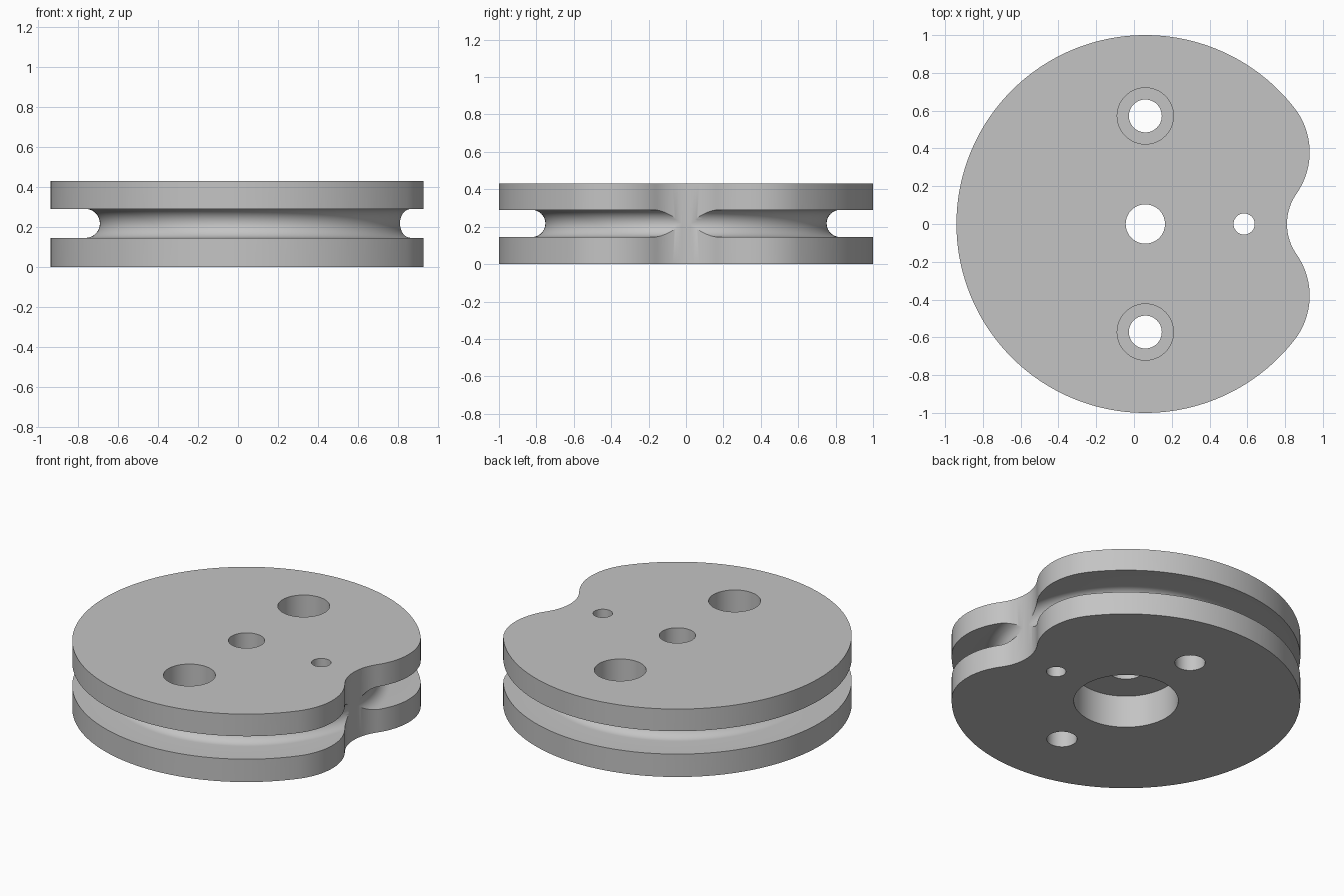
import bpy
import bmesh
from math import pi, cos, sin, atan2, tau
from mathutils import Vector

cube = bpy.data.objects.get("Cube")
if cube:
    bpy.data.objects.remove(cube, do_unlink=True)

CX = 0.06          # axis of the disc
HEIGHT = 0.43
MID = 0.2175       # groove centre height
GROOVE_R = 0.0725

metal = bpy.data.materials.new("plain grey")
metal.use_nodes = True
grey = (0.55, 0.55, 0.55, 1)
metal.diffuse_color = grey
metal.node_tree.nodes["Principled BSDF"].inputs["Base Color"].default_value = grey


def finish(bm, name):
    bmesh.ops.recalc_face_normals(bm, faces=bm.faces)
    mesh = bpy.data.meshes.new(name)
    bm.to_mesh(mesh)
    bm.free()
    obj = bpy.data.objects.new(name, mesh)
    bpy.context.collection.objects.link(obj)
    mesh.materials.append(metal)
    return obj


def arc(cx, cy, r, start, end, steps):
    """Points along an arc, leaving out the last one."""
    angles = [start + (end - start) * i / steps for i in range(steps)]
    return [(cx + r * cos(a), cy + r * sin(a)) for a in angles]


def cylinder(name, x, y, r, z0, z1):
    bm = bmesh.new()
    bmesh.ops.create_cone(bm, cap_ends=True, segments=64, radius1=r, radius2=r, depth=z1 - z0)
    bmesh.ops.translate(bm, verts=bm.verts, vec=(x, y, (z0 + z1) / 2))
    return finish(bm, name)


# Disc outline: large arc, two tangent lobes and a concave notch
lobe_x, lobe_y, lobe_r = 0.55, 0.38, 0.38
notch_x, notch_r = 1.09, 0.28
join = atan2(lobe_y, lobe_x - CX)
turn = atan2(lobe_y, notch_x - lobe_x)
outline = (arc(CX, 0, 1, join, tau - join, 160)
           + arc(lobe_x, -lobe_y, lobe_r, -join, turn, 28)
           + arc(notch_x, 0, notch_r, pi + turn, pi - turn, 24)
           + arc(lobe_x, lobe_y, lobe_r, -turn, join, 28))
bm = bmesh.new()
base = bm.faces.new([bm.verts.new((x, y, 0)) for x, y in outline])
top = bmesh.ops.extrude_face_region(bm, geom=[base])["geom"]
bmesh.ops.translate(bm, verts=[v for v in top if isinstance(v, bmesh.types.BMVert)],
                    vec=(0, 0, HEIGHT))
disc = finish(bm, "grooved_disc")

# Round-bottomed groove, turned about the disc axis
profile = arc(0.8245, MID, GROOVE_R, 1.5 * pi, 0.5 * pi, 20)
profile += [(0.8245, MID + GROOVE_R), (1.2, MID + GROOVE_R), (1.2, MID - GROOVE_R)]
bm = bmesh.new()
ring = [bm.verts.new((CX + r, 0, z)) for r, z in profile]
edges = [bm.edges.new((ring[i - 1], ring[i])) for i in range(len(ring))]
bmesh.ops.spin(bm, geom=ring + edges, cent=Vector((CX, 0, 0)), axis=(0, 0, 1),
               angle=tau, steps=160)
bmesh.ops.remove_doubles(bm, verts=bm.verts, dist=0.0001)
cutters = [finish(bm, "groove_cutter")]

# Axle hole with a wide recess underneath, and the small pin hole
cutters += [
    cylinder("axle_cutter", CX, 0, 0.104, -0.1, 0.6),
    cylinder("recess_cutter", CX, 0, 0.3, -0.1, 0.205),
    cylinder("pin_cutter", 0.583, 0, 0.056, -0.1, 0.6),
]
# Two bolt holes, counterbored from the top
for y in (-0.572, 0.572):
    cutters.append(cylinder("bolt_cutter", CX, y, 0.087, -0.1, 0.6))
    cutters.append(cylinder("bolt_head_cutter", CX, y, 0.149, 0.215, 0.6))

# Cut the disc, then discard the cutters
bpy.context.view_layer.objects.active = disc
for cutter in cutters:
    cutter.hide_render = True
    mod = disc.modifiers.new("cut", "BOOLEAN")
    mod.operation = "DIFFERENCE"
    mod.solver = "EXACT"
    mod.object = cutter
    bpy.ops.object.modifier_apply(modifier=mod.name)
    bpy.data.objects.remove(cutter, do_unlink=True)

bpy.ops.object.select_all(action="DESELECT")
disc.select_set(True)
bpy.ops.object.shade_smooth_by_angle(angle=0.5)
